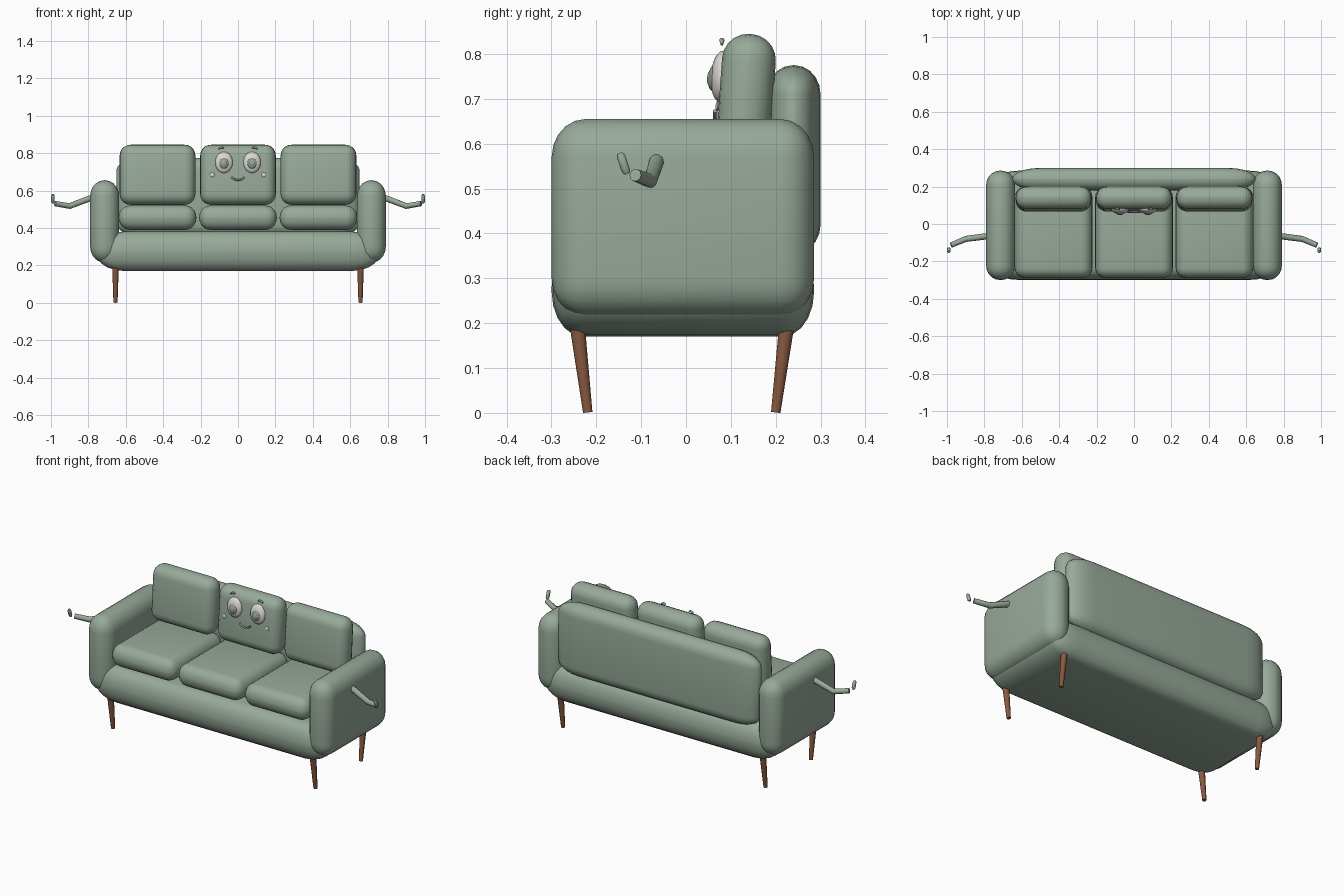
import bpy, bmesh, math
from mathutils import Vector

old = bpy.data.objects.get("Cube")
if old:
    bpy.data.objects.remove(old, do_unlink=True)


def material(name, rgb):
    m = bpy.data.materials.new(name)
    m.use_nodes = True
    m.diffuse_color = (*rgb, 1)
    bsdf = m.node_tree.nodes["Principled BSDF"]
    bsdf.inputs["Base Color"].default_value = (*rgb, 1)
    bsdf.inputs["Roughness"].default_value = 0.7
    return m


SAGE = material("sage fabric", (0.31, 0.40, 0.32))
WOOD = material("brown wood", (0.25, 0.10, 0.05))
WHITE = material("eye white", (0.72, 0.68, 0.65))
IRIS = material("grey green iris", (0.27, 0.33, 0.29))
CHEEK = material("pale cheek", (0.62, 0.68, 0.62))


def finish(ob, mat):
    """Assign the colour and smooth the shading."""
    ob.data.materials.clear()
    ob.data.materials.append(mat)
    bpy.ops.object.select_all(action='DESELECT')
    ob.select_set(True)
    bpy.context.view_layer.objects.active = ob
    if ob.type == 'CURVE':
        bpy.ops.object.convert(target='MESH')
        ob = bpy.context.view_layer.objects.active
    bpy.ops.object.shade_smooth_by_angle(angle=math.radians(40))
    return ob


def mesh_object(name, bm, mat):
    me = bpy.data.meshes.new(name)
    bm.to_mesh(me)
    bm.free()
    ob = bpy.data.objects.new(name, me)
    bpy.context.collection.objects.link(ob)
    return finish(ob, mat)


def cushion(name, centre, size, radius, tilt=0):
    """Box with rounded edges; the rounding has its own radius on each axis."""
    bm = bmesh.new()
    bmesh.ops.create_cube(bm, size=1)
    bmesh.ops.scale(bm, vec=[s / r for s, r in zip(size, radius)], verts=bm.verts)
    bmesh.ops.bevel(bm, geom=bm.edges[:], offset=1, segments=5, profile=0.5,
                    affect='EDGES', clamp_overlap=True)
    bmesh.ops.scale(bm, vec=radius, verts=bm.verts)
    ob = mesh_object(name, bm, SAGE)
    ob.location = centre
    ob.rotation_euler.x = math.radians(tilt)
    return ob


def ellipsoid(name, centre, radius, mat, tilt=-4):
    bm = bmesh.new()
    bmesh.ops.create_uvsphere(bm, u_segments=24, v_segments=14, radius=1)
    bmesh.ops.scale(bm, vec=radius, verts=bm.verts)
    ob = mesh_object(name, bm, mat)
    ob.location = centre
    ob.rotation_euler.x = math.radians(tilt)
    return ob


def tube(name, points, radii, mat):
    """Capped round tube along a path, with a radius at each point."""
    cu = bpy.data.curves.new(name, 'CURVE')
    cu.dimensions = '3D'
    cu.bevel_depth = 1
    cu.bevel_resolution = 3
    cu.use_fill_caps = True
    sp = cu.splines.new('POLY')
    sp.points.add(len(points) - 1)
    for p, co, r in zip(sp.points, points, radii):
        p.co = (*co, 1)
        p.radius = r
    ob = bpy.data.objects.new(name, cu)
    bpy.context.collection.objects.link(ob)
    return finish(ob, mat)


# Sofa body
cushion("base", (0, -0.007, 0.275), (1.52, 0.585, 0.21), (0.15, 0.07, 0.1))
cushion("backrest", (0, 0.24, 0.565), (1.30, 0.12, 0.42), (0.15, 0.058, 0.065))

# Three seat cushions and three back cushions
for label, x in (("right", -0.43), ("middle", 0), ("left", 0.43)):
    cushion(label + "_seat_cushion", (x, -0.045, 0.455),
            (0.415, 0.49, 0.13), (0.06, 0.055, 0.063))
    cushion(label + "_back_cushion", (x, 0.133, 0.684),
            (0.405, 0.12, 0.322), (0.058, 0.058, 0.058), tilt=-4)

for side, s in (("right", -1), ("left", 1)):
    # Armrest
    cushion(side + "_armrest", (s * 0.713, -0.007, 0.435),
            (0.155, 0.585, 0.44), (0.075, 0.075, 0.085))

    # Tapered legs
    for end, top, foot in (("front", -0.243, -0.219), ("back", 0.225, 0.2)):
        tube(f"{side}_{end}_leg", [(s * 0.655, top, 0.2), (s * 0.655, foot, 0.001)],
             (0.018, 0.011), WOOD)

    # Thin bent arm with a separate thumb
    tube(side + "_arm", [(s * 0.77, -0.065, 0.565), (s * 0.80, -0.067, 0.555),
                         (s * 0.90, -0.08, 0.517), (s * 0.978, -0.113, 0.53)],
         (0.017, 0.017, 0.016, 0.014), SAGE)
    tube(side + "_thumb", [(s * 0.99, -0.131, 0.533), (s * 0.99, -0.134, 0.54),
                           (s * 0.99, -0.145, 0.572), (s * 0.99, -0.148, 0.579)],
         (0.006, 0.01, 0.01, 0.006), SAGE)

    # Eye, iris, pupil and cheek
    ellipsoid(side + "_eye", (s * 0.075, 0.079, 0.75), (0.047, 0.024, 0.057), WHITE)
    ellipsoid(side + "_iris", (s * 0.075, 0.061, 0.746), (0.025, 0.012, 0.029), IRIS)
    ellipsoid(side + "_pupil", (s * 0.075, 0.052, 0.746), (0.013, 0.005, 0.016), SAGE)
    ellipsoid(side + "_cheek", (s * 0.138, 0.07, 0.684), (0.012, 0.004, 0.012), CHEEK)

    # Eyebrow
    brow = [Vector((s * (0.09 + 0.015 * t), 0.08, 0.83 - 0.003 * t - 0.006 * t * t))
            for t in (-1, -0.5, 0, 0.5, 1)]
    tube(side + "_eyebrow", brow, (0.003, 0.005, 0.006, 0.005, 0.003), SAGE)

# Smile
smile = [(0.036 * t, 0.065, 0.656 + 0.017 * t * t) for t in [i / 5 for i in range(-5, 6)]]
tube("smile", smile, [0.005] * len(smile), SAGE)
